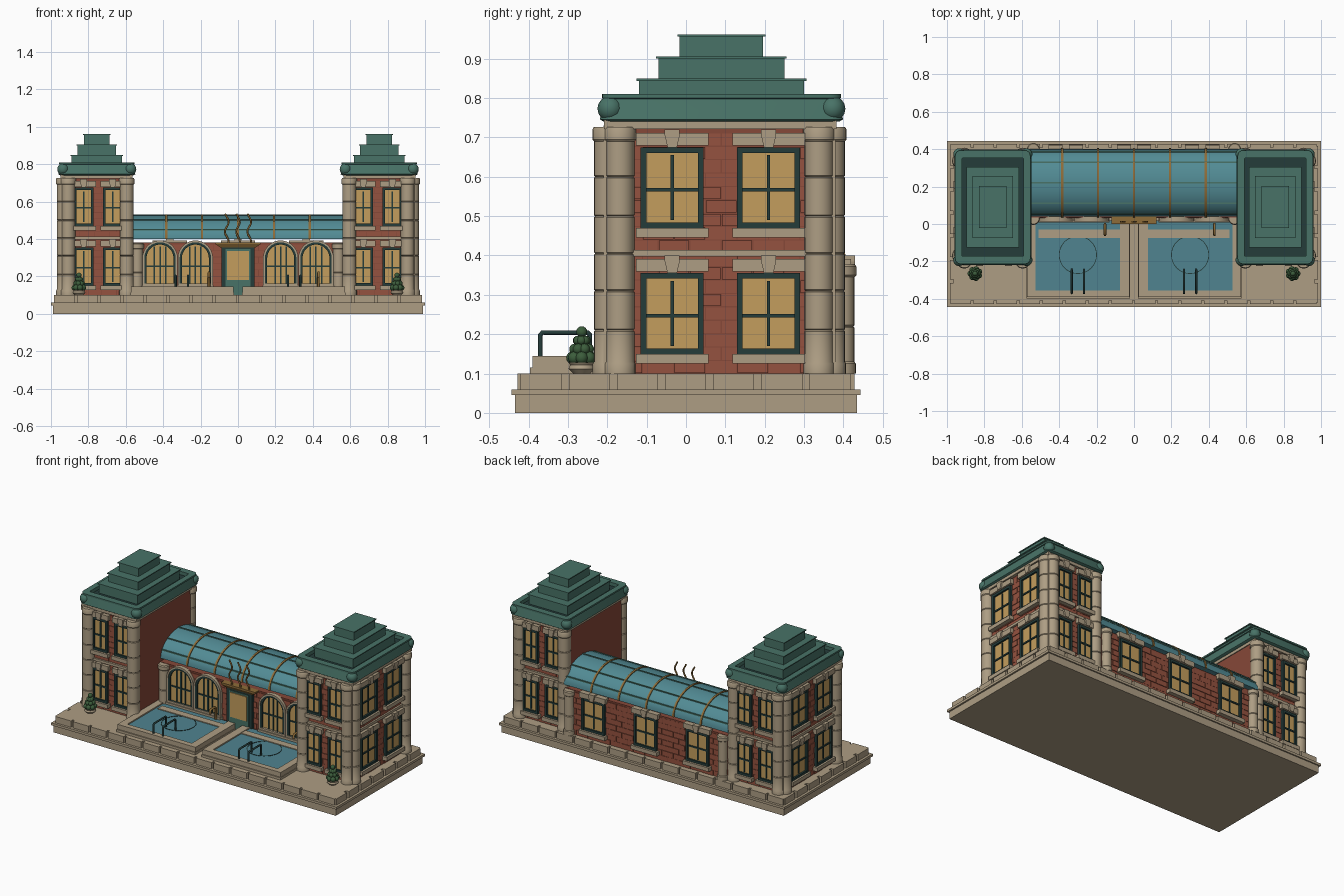
import bpy, bmesh, random
from math import sin, cos, pi, radians
from mathutils import Matrix, Vector

if "Cube" in bpy.data.objects:
    bpy.data.objects.remove(bpy.data.objects["Cube"])

random.seed(4)
COL = dict(stone=(.42, .34, .23), brick=(.30, .085, .05), brick2=(.24, .065, .04), roof=(.065, .17, .135),
           frame=(.018, .045, .042), glass=(.55, .34, .11), teal=(.085, .26, .30), water=(.08, .23, .28),
           gold=(.27, .15, .04), leaf=(.045, .11, .045))
MATS = {}
for k, c in COL.items():
    MATS[k] = bpy.data.materials.new(k)
    MATS[k].diffuse_color = (*c, 1)
I = Matrix()
parts = {}


def bm_of(name, mat):
    return parts.setdefault(name, (bmesh.new(), mat))[0]


def box(name, mat, x0, x1, y0, y1, z0, z1, M=I):
    m = Matrix.Translation(((x0+x1)/2, (y0+y1)/2, (z0+z1)/2)) @ Matrix.Diagonal((x1-x0, y1-y0, z1-z0, 1))
    bmesh.ops.create_cube(bm_of(name, mat), size=1, matrix=M @ m)


def loft(name, mat, rings, M=I, caps=True):
    bm = bm_of(name, mat)
    vs = [[bm.verts.new(M @ Vector(p)) for p in r] for r in rings]
    n = len(vs[0])
    for a, b in zip(vs, vs[1:]):
        for i in range(n):
            bm.faces.new((a[i], a[(i+1) % n], b[(i+1) % n], b[i]))
    if caps:
        bm.faces.new(vs[0][::-1])
        bm.faces.new(vs[-1])
    else:
        for i in range(n):
            bm.faces.new((vs[-1][i], vs[-1][(i+1) % n], vs[0][(i+1) % n], vs[0][i]))


def lathe(name, mat, x, y, prof, n=20):
    loft(name, mat, [[(x+r*cos(2*pi*i/n), y+r*sin(2*pi*i/n), z) for i in range(n)] for r, z in prof])


def ball(name, mat, p, r, sz=1.0):
    bmesh.ops.create_uvsphere(bm_of(name, mat), u_segments=14, v_segments=8, radius=r,
                              matrix=Matrix.Translation(p) @ Matrix.Diagonal((1, 1, sz, 1)))


def tube(name, mat, paths, r):
    cu = bpy.data.curves.new(name, 'CURVE')
    cu.dimensions, cu.bevel_depth, cu.bevel_resolution, cu.use_fill_caps = '3D', r, 2, True
    for path in paths:
        s = cu.splines.new('POLY')
        s.points.add(len(path)-1)
        for p, co in zip(s.points, path):
            p.co = (*co, 1)
    cu.materials.append(MATS[mat])
    ob = bpy.data.objects.new(name, cu)
    bpy.context.collection.objects.link(ob)


def place(x, y, deg):
    return Matrix.Translation((x, y, 0)) @ Matrix.Rotation(radians(deg), 4, 'Z')


def window(p, w, z0, h, M):
    # sash window facing local -y: glass, frame, bars, sill, lintel, keystone
    a, t, z1 = w/2, .014, z0+h
    box(p+'_glass', 'glass', -a+t, a-t, -.006, .01, z0+t, z1-t, M)
    for s in (-1, 1):
        box(p+'_frames', 'frame', s*a-t*(s > 0), s*a+t*(s < 0), -.018, .01, z0, z1, M)
    for z in (z0, z1-t):
        box(p+'_frames', 'frame', -a, a, -.017, .01, z, z+t, M)
    box(p+'_frames', 'frame', -.004, .004, -.011, 0, z0+.02, z1-.02, M)
    box(p+'_frames', 'frame', -a+t, a-t, -.012, 0, z0+h*.45, z0+h*.45+.009, M)
    b = a+.012
    box(p+'_sills', 'stone', -b, b, -.03, .01, z0-.024, z0, M)
    box(p+'_lintels', 'stone', -b, b, -.024, .01, z1+.004, z1+.036, M)
    loft(p+'_lintels', 'stone', [[(-k, -.034, z), (k, -.034, z), (k, .01, z), (-k, .01, z)]
                                 for k, z in ((.012, z1), (.019, z1+.03), (.019, z1+.045))], M)


def bricks(name, L, z0, z1, M):
    # slightly proud bricks scattered along a wall face
    z, row = z0, 0
    while z < z1-.02:
        x = -L/2 + (.04 if row % 2 else 0)
        while x < L/2-.03:
            d = random.choice((.001, .003, .004))
            box(name, 'brick', x+.001, min(x+.078, L/2), -d, .01, z+.001, min(z+.032, z1), M)
            x += .08
        z, row = z+.034, row+1


# Stepped base with edge stones
box('base_plinth', 'stone', -.99, .99, -.435, .435, 0, .05)
box('base_lip', 'stone', -1, 1, -.443, .443, .045, .06)
box('platform', 'stone', -.965, .965, -.41, .41, .06, .1)
for s in (-1, 1):
    for i in range(16):
        x = -.985+i*.1231
        box('base_stones', 'stone', x+.004, x+.114, s*.418-.01, s*.418+.01, .06, .1)
    for i in range(7):
        y = -.428+i*.1223
        box('base_stones', 'stone', s*.975-.01, s*.975+.01, y+.008, y+.112, .06, .1)

# Towers (right side, mirrored later)
CY, CX = .09, .755
box('tower_walls', 'brick2', .57, .93, -.19, .365, .1, .74)
faces = [(place(.75, -.19, 0), .36, (-.08, .075), .105), (place(.75, .365, 180), .36, (-.075, .08), .105),
         (place(.93, .0875, 90), .555, (-.1225, .1225), .16)]
for M, L, offs, w in faces:
    bricks('tower_bricks', L, .1, .72, M)
    for o in offs:
        for z in (.15, .47):
            window('tower_window', w, z, .205, M @ Matrix.Translation((o, 0, 0)))
    box('tower_bands', 'stone', -L/2, L/2, -.014, .01, .398, .414, M)
box('tower_cornice', 'stone', .565, .95, -.208, .383, .722, .745)
for x, y in ((.932, -.168), (.907, -.197), (.595, -.197), (.932, .338), (.907, .367), (.595, .367)):
    r = .037
    prof = [(r+.003, .1), (r+.003, .125), (r, .13)]
    for z in (.21, .31, .405, .5, .6):
        prof += [(r, z-.003), (r-.003, z), (r, z+.003)]
    prof += [(r, .69), (r+.004, .695), (r+.004, .72), (r, .727)]
    lathe('tower_columns', 'stone', x, y, prof)
for y0, y1 in ((-.21, -.155), (.33, .38)):
    box('corner_piers', 'stone', .89, .945, y0, y1, .1, .73)


def rrect(hx, hy, z, r=.03, n=4):
    return [(CX+sx*(hx-r)+r*cos(a), CY+sy*(hy-r)+r*sin(a), z)
            for sx, sy, a0 in ((1, 1, 0), (-1, 1, .5), (-1, -1, 1), (1, -1, 1.5))
            for a in [(a0+.5*k/n)*pi for k in range(n+1)]]


# Tower roof: flared rim with recess, stepped pyramid, rounded corner knobs
loft('tower_roof_rim', 'roof', [rrect(.196, .299, .74), rrect(.206, .309, .746), rrect(.195, .298, .798),
     rrect(.201, .304, .8), rrect(.201, .304, .81), rrect(.165, .262, .81, .004), rrect(.165, .262, .785, .004)])
box('roof_gutter', 'frame', CX-.165, CX+.165, CY-.262, CY+.262, .783, .788)
z = .785
for hx, hy, z1 in ((.135, .21, .85), (.104, .16, .906), (.068, .106, .962)):
    box('tower_roof_steps', 'roof', CX-hx, CX+hx, CY-hy, CY+hy, z, z1-.005)
    box('tower_roof_steps', 'roof', CX-hx-.005, CX+hx+.005, CY-hy-.006, CY+hy+.006, z1-.006, z1)
    z = z1-.006
for sx in (-1, 1):
    for sy in (-1, 1):
        ball('tower_roof_knobs', 'roof', (CX+sx*.18, CY+sy*.283, .773), .032, 1.0)

# Potted shrub beside each tower
PX, PY = .85, -.265
lathe('tower_planters', 'stone', PX, PY, [(.022, .1), (.034, .112), (.03, .122), (.034, .128)])
for k, (r, rb) in enumerate(((.024, .016), (.018, .014), (.011, .012), (0, .014))):
    for i in range(7 if r else 1):
        a = 2*pi*i/7 + k*.4
        ball('tower_shrubs', 'leaf', (PX+r*cos(a), PY+r*sin(a), .14+k*.022), rb)

# Central hall walls with columns at the tower joints
box('hall_walls', 'brick2', -.575, .575, .035, .395, .1, .38)
bricks('hall_bricks', 1.14, .1, .378, place(0, .035, 0))
bricks('hall_bricks', 1.14, .1, .378, place(0, .395, 180))
for s in (-1, 1):
    for y in (.03, .398):
        lathe('hall_columns', 'stone', s*.538, y, [(.034, .1), (.034, .125), (.03, .13), (.03, .217), (.027, .22),
              (.03, .223), (.03, .345), (.035, .35), (.035, .372), (.03, .378)])
for x in (-.365, 0, .365):
    window('hall_rear_window', .16, .155, .2, place(x, .395, 180))


def arch(hw, z0, zs, y):
    return [(-hw, y, z0), (hw, y, z0)] + [(hw*cos(pi*i/16), y, zs+hw*sin(pi*i/16)) for i in range(17)]


# Arched front windows
for x in (-.417, -.228, .228, .417):
    M = place(x, .035, 0)
    for nm, mat, ro, ri, d in (('arch_surrounds', 'stone', .094, .084, -.022), ('arch_frames', 'frame', .086, .072, -.018)):
        loft(nm, mat, [arch(ro, .15, .298, .005), arch(ro, .15, .298, d),
                       arch(ri, .162, .298, d), arch(ri, .162, .298, .005)], M, False)
    loft('arch_glass', 'glass', [arch(.073, .16, .298, .005), arch(.073, .16, .298, -.007)], M)
    for bx in (-.03, 0, .03):
        box('arch_bars', 'frame', bx-.004, bx+.004, -.012, 0, .16, .36, M)
    box('arch_bars', 'frame', -.073, .073, -.013, 0, .25, .258, M)
    box('arch_sills', 'stone', -.097, .097, -.028, .01, .128, .15, M)

# Entrance door with gilded canopy and steam sculpture
box('door', 'frame', -.088, .088, .012, .04, .1, .355)
box('door_panel', 'roof', -.068, .068, .008, .02, .1, .345)
box('door_glass', 'glass', -.058, .058, .003, .02, .18, .335)
loft('door_canopy', 'gold', [[(-a, y, z), (a, y, z), (a, .04, z), (-a, .04, z)]
                             for a, y, z in ((.095, .01, .355), (.12, .0, .372), (.12, .0, .382))])
tube('steam_waves', 'gold', [[(x+.01*sin(t*.55), .012, .36+.0092*t) for t in range(20)] for x in (-.06, 0, .06)], .005)


# Barrel roof with gold ribs and purlins
def arc(x, k, zb=.4):
    return [(x, .22+(.18+k)*cos(pi*i/24), zb+(.127+k)*sin(pi*i/24)) for i in range(25)]


loft('barrel_roof', 'teal', [arc(-.575, 0), arc(.575, 0)])
for i in range(-2, 3):
    loft('roof_ribs', 'gold', [arc(i*.192-.006, .005), arc(i*.192+.006, .005)])
for i in (3, 7, 12, 17, 21):
    _, y, z = arc(0, 0)[i]
    box('roof_purlins', 'roof', -.57, .57, y-.004, y+.004, z-.004, z+.004)

# Two raised pools with walkway between them
for s in (-1, 1):
    def pbox(n, m, x0, x1, *r):
        box(n, m, min(s*x0, s*x1), max(s*x0, s*x1), *r)
    pbox('pool_rims', 'stone', .025, .075, -.39, .02, .1, .145)
    pbox('pool_rims', 'stone', .527, .572, -.39, .02, .1, .145)
    pbox('pool_rims', 'stone', .075, .527, -.39, -.355, .1, .145)
    pbox('pool_base_course', 'stone', .022, .575, -.397, .02, .1, .115)
    pbox('pool_water', 'water', .075, .527, -.355, .02, .1, .137)
    pbox('pool_benches', 'stone', .075, .51, -.075, -.03, .1, .142)
    ring = [[(s*.3+r*cos(2*pi*i/32), -.165+r*sin(2*pi*i/32), zz) for i in range(32)]
            for r, zz in ((.102, .13), (.102, .139), (.098, .139), (.098, .13))]
    loft('pool_rings', 'frame', ring, I, False)
    tube('pool_handrails', 'frame', [[(x, -.37, .14), (x, -.37, .198), (x, -.365, .204), (x, -.25, .204), (x, -.244, .198),
         (x, -.244, .13)] for x in (s*.3-.033, s*.3+.033)], .006)
tube('pool_spouts', 'gold', [[(x, .0, .14), (x, .0, .21), (x, -.01, .22), (x, -.05, .22), (x, -.058, .212), (x, -.058, .195)]
                             for x in (-.155, .43)], .007)

# Turn gathered geometry into objects; tower parts are mirrored across x
SMOOTH = ('column', 'knob', 'shrub', 'planter', 'barrel', 'rib', 'rim', 'ring', 'arch')
for name, (bm, mat) in parts.items():
    bmesh.ops.recalc_face_normals(bm, faces=bm.faces)
    me = bpy.data.meshes.new(name)
    bm.to_mesh(me)
    bm.free()
    me.materials.append(MATS[mat])
    ob = bpy.data.objects.new(name, me)
    bpy.context.collection.objects.link(ob)
    if any(k in name for k in SMOOTH):
        bpy.ops.object.select_all(action='DESELECT')
        ob.select_set(True)
        bpy.context.view_layer.objects.active = ob
        bpy.ops.object.shade_smooth_by_angle(angle=radians(35))
    if name.startswith(('tower', 'corner_piers', 'roof_gutter')):
        ob.modifiers.new('mirror', 'MIRROR').use_mirror_merge = False

for m in bpy.data.materials:
    if m.users and not m.is_grease_pencil:
        m.use_nodes = True
        m.node_tree.nodes["Principled BSDF"].inputs["Base Color"].default_value = m.diffuse_color
